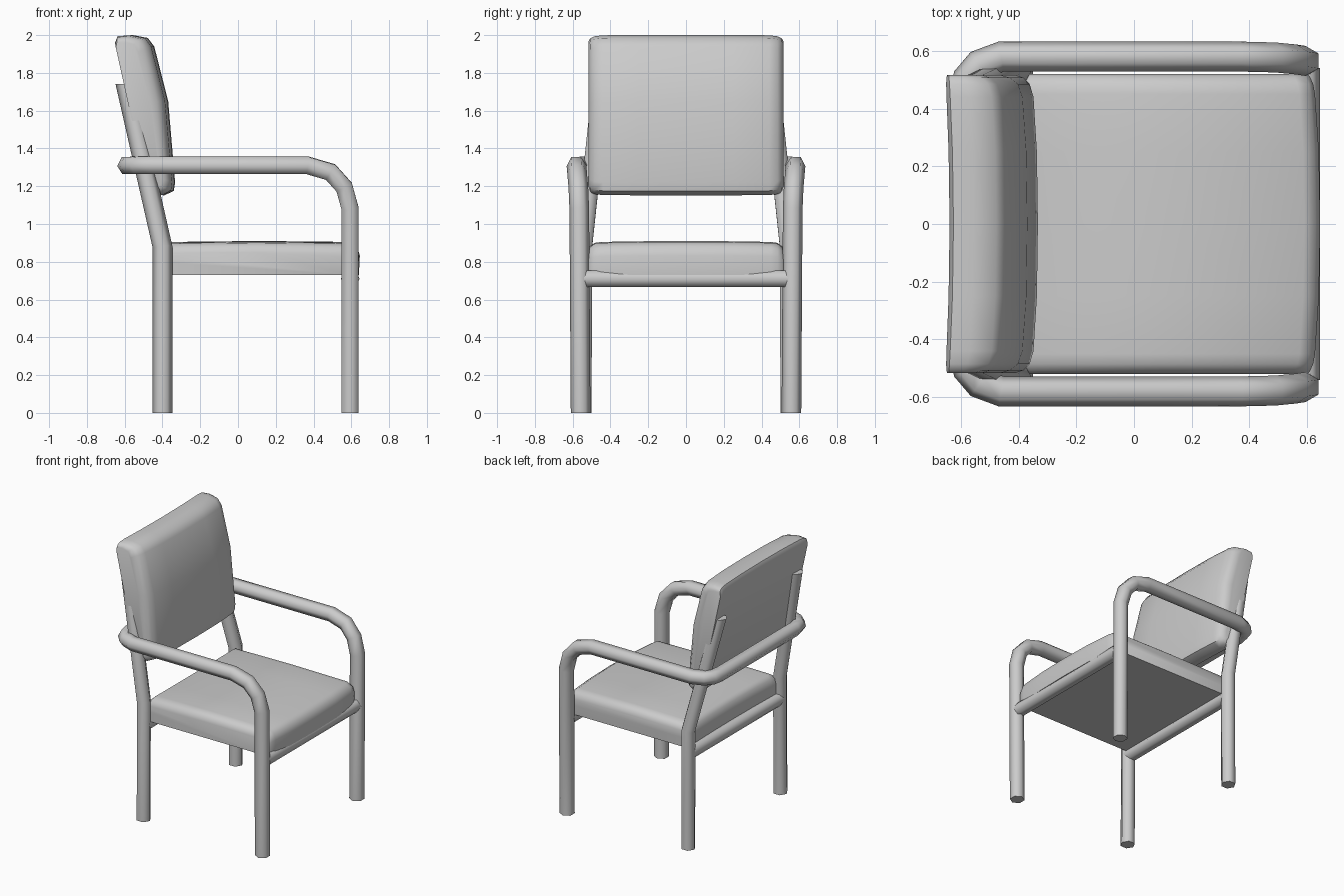
import bpy, bmesh, math
from mathutils import Vector

if "Cube" in bpy.data.objects:
    bpy.data.objects.remove(bpy.data.objects["Cube"])


def loft(name, rings, angle):
    """Skin a list of closed rings, cap both ends, shade smooth by angle."""
    bm = bmesh.new()
    rows = [[bm.verts.new(p) for p in ring] for ring in rings]
    n = len(rows[0])
    for a, b in zip(rows, rows[1:]):
        for i in range(n):
            j = (i + 1) % n
            bm.faces.new((a[i], a[j], b[j], b[i]))
    bm.faces.new(rows[0])
    bm.faces.new(rows[-1])
    bmesh.ops.recalc_face_normals(bm, faces=bm.faces)
    mesh = bpy.data.meshes.new(name)
    bm.to_mesh(mesh)
    bm.free()
    obj = bpy.data.objects.new(name, mesh)
    bpy.context.collection.objects.link(obj)
    bpy.ops.object.select_all(action='DESELECT')
    bpy.context.view_layer.objects.active = obj
    obj.select_set(True)
    bpy.ops.object.shade_smooth_by_angle(angle=math.radians(angle))
    return obj


def tube(name, path, corner, flat_end=None, r=0.052):
    """Six-sided pipe with mitred bends; 'corner' is where the first hexagon corner points."""
    pts = [Vector(p) for p in path]
    dirs = [(b - a).normalized() for a, b in zip(pts, pts[1:])]
    u = Vector(corner)
    u = (u - dirs[0] * u.dot(dirs[0])).normalized()
    w = dirs[0].cross(u)
    ring = [pts[0] + r * (u * math.cos(k * math.pi / 3) + w * math.sin(k * math.pi / 3))
            for k in range(6)]
    rings = [ring]
    for i in range(1, len(pts)):
        d = dirs[i - 1]
        n = (d + dirs[i]).normalized() if i < len(dirs) else (flat_end or d)
        n = Vector(n)
        ring = [p + d * ((pts[i] - p).dot(n) / d.dot(n)) for p in ring]
        rings.append(ring)
    return loft(name, rings, 65)


def pad(name, profile, stations, base, lean, anchor_z, bow):
    """Cushion lofted along y from a side profile, shrinking and bowing toward its sides."""
    half = stations[-1][0]
    full = [(-y, a, b) for y, a, b in reversed(stations) if y > 0] + stations
    rings = []
    for y, su, sv in full:
        shift = bow * (1 - (y / half) ** 2)
        ring = []
        for u, z in profile:
            zz = anchor_z + (z - anchor_z) * sv
            ring.append((base + shift + u * su - lean * (zz - 1.575), y, zz))
        rings.append(ring)
    return loft(name, rings, 50)


# seat cushion: flat underside, rounded upper edges
pad("seat",
    [(0, .73), (1.03, .73), (1.035, .83), (1.02, .875), (.98, .90), (.5, .905),
     (.04, .90), (.012, .875), (0, .83)],
    [(0, 1, 1.03), (.25, .998, 1.02), (.45, .99, 1), (.485, .985, .97),
     (.51, .975, .86), (.52, .965, .68)],
    -.40, 0, .73, .01)

# backrest cushion, leaning backwards
pad("backrest",
    [(0, 1.965), (0, 1.6), (0, 1.19), (.015, 1.155), (.07, 1.152), (.125, 1.175),
     (.142, 1.22), (.20, 1.65), (.19, 1.94), (.166, 1.985), (.09, 2.0), (.02, 1.995)],
    [(0, 1, 1), (.25, 1, 1), (.44, .97, .998), (.485, .90, .985),
     (.507, .77, .96), (.516, .60, .92)],
    -.568, .22, 1.575, .015)

# one continuous pipe: front leg, armrest, bar behind the back, armrest, front leg
side = [(.594, .558, 0), (.594, .565, 1.08), (.562, .570, 1.195), (.49, .577, 1.275),
        (.37, .58, 1.31), (-.46, .58, 1.31), (-.535, .552, 1.31),
        (-.575, .505, 1.31), (-.588, .44, 1.31)]
tube("front_legs_and_arms", side + [(x, -y, z) for x, y, z in reversed(side)],
     (0, 1, 0), (0, 0, -1))

# back legs continuing upward as backrest posts
for s, label in ((1, "right"), (-1, "left")):
    tube("back_leg_" + label,
         [(-.40, s * .545, 0), (-.40, s * .542, .88), (-.595, s * .45, 1.74)],
         (1, 0, 0), (0, 0, 1))

# cross rails under the seat
for x, label in ((.594, "front"), (-.40, "back")):
    tube("rail_" + label, [(x, -.54, .71), (x, .54, .71)], (1, 0, 0), None, .05)
